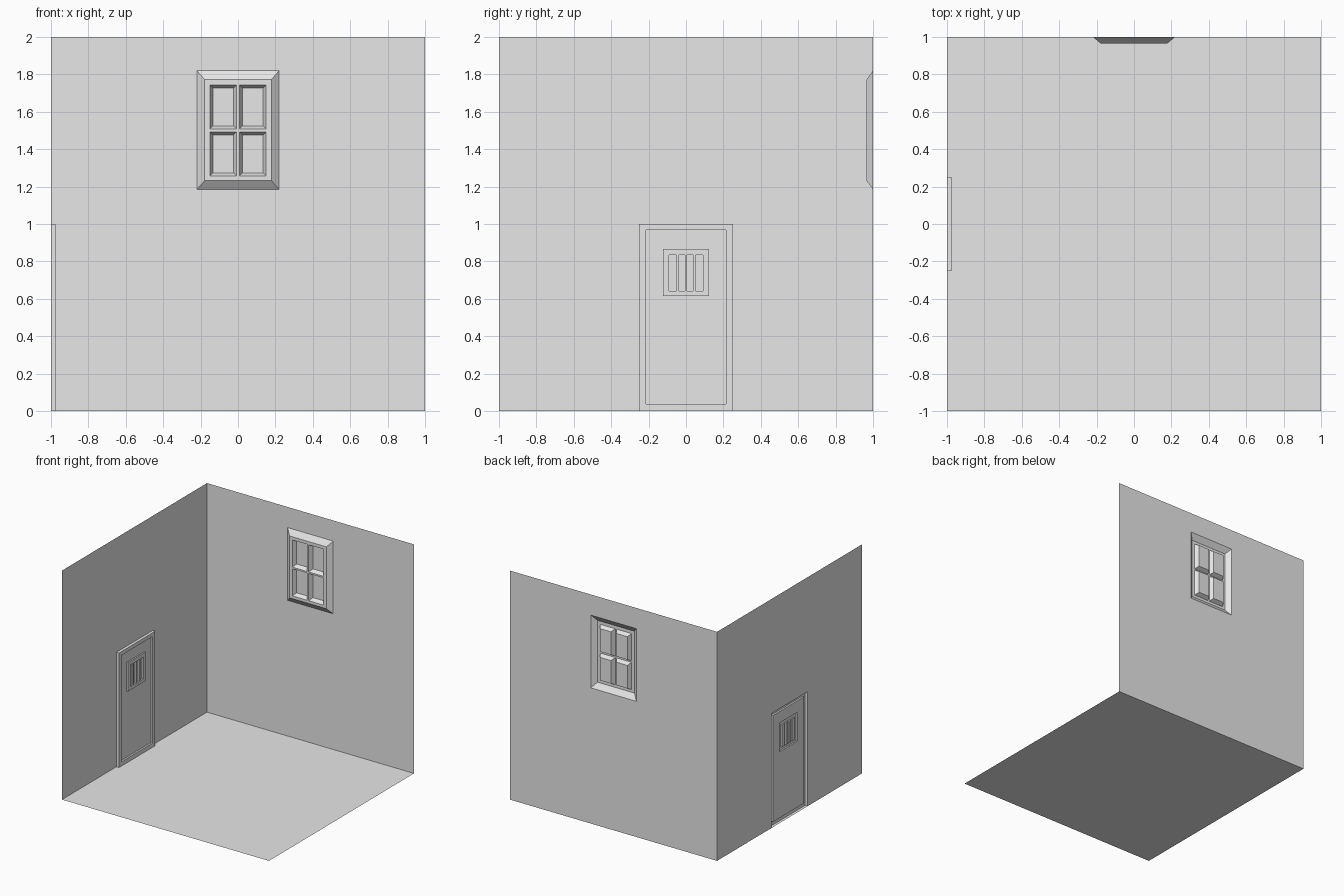
import bpy, bmesh
from mathutils import Vector

cube = bpy.data.objects.get("Cube")
if cube:
    bpy.data.objects.remove(cube, do_unlink=True)

grey = bpy.data.materials.new("plaster_grey")
grey.use_nodes = True
grey.diffuse_color = (0.8, 0.8, 0.8, 1)
grey.node_tree.nodes["Principled BSDF"].inputs["Base Color"].default_value = (0.8, 0.8, 0.8, 1)


class Panel:
    """Flat sheet made of nested rectangles (u0, v0, u1, v1) at given depths."""

    def __init__(self, name, to_world):
        self.name, self.to_world, self.bm = name, to_world, bmesh.new()

    def corners(self, r, d):
        u0, v0, u1, v1 = r
        return [(u0, v0, d), (u1, v0, d), (u1, v1, d), (u0, v1, d)]

    def face(self, points):
        self.bm.faces.new([self.bm.verts.new(Vector(self.to_world(*p))) for p in points])

    def fill(self, r, d):
        self.face(self.corners(r, d))

    def ring(self, outer, d0, inner, d1):
        a, b = self.corners(outer, d0), self.corners(inner, d1)
        for i in range(4):
            j = (i + 1) % 4
            quad = [a[i], a[j], b[j], b[i]]
            # strips lying on the floor are left out
            if any(p[1] > 0 for p in quad):
                self.face(quad)

    def finish(self):
        bmesh.ops.remove_doubles(self.bm, verts=self.bm.verts, dist=0.0001)
        mesh = bpy.data.meshes.new(self.name)
        self.bm.to_mesh(mesh)
        self.bm.free()
        mesh.materials.append(grey)
        bpy.context.collection.objects.link(bpy.data.objects.new(self.name, mesh))


def on_back(u, v, d):
    return (u, 1 - d, v)


def on_side(u, v, d):
    return (d - 1, u, v)


WALL = (-1, 0, 1, 2)

# Floor
floor = Panel("floor", lambda u, v, d: (u, v, d))
floor.face([(-1, -1, 0), (1, -1, 0), (1, 1, 0), (-1, 1, 0)])
floor.finish()

# Back wall with window opening
window_hole = (-0.22, 1.185, 0.22, 1.82)
wall = Panel("back_wall", on_back)
wall.ring(WALL, 0, window_hole, 0)
wall.finish()

# Window: bevelled casing, four sunken panes
window = Panel("window", on_back)
casing = (-0.178, 1.232, 0.178, 1.772)
sash = (-0.158, 1.249, 0.158, 1.751)
window.ring(window_hole, 0, casing, 0.035)
window.ring(casing, 0.035, sash, 0.035)
for u0, u1 in ((-0.158, 0), (0, 0.158)):
    for v0, v1 in ((1.249, 1.5), (1.5, 1.751)):
        edge = (u0 + 0.007, v0 + 0.007, u1 - 0.007, v1 - 0.007)
        glass = (u0 + 0.025, v0 + 0.025, u1 - 0.025, v1 - 0.025)
        window.ring((u0, v0, u1, v1), 0.035, edge, 0.035)
        window.ring(edge, 0.035, glass, 0)
        window.fill(glass, 0)
window.finish()

# Side wall with doorway
doorway = (-0.25, 0, 0.25, 1)
wall = Panel("side_wall", on_side)
wall.ring(WALL, 0, doorway, 0)
wall.finish()

# Door: raised frame, sunken leaf, raised grille plate
door = Panel("door", on_side)
leaf = (-0.213, 0.037, 0.213, 0.967)
plate = (-0.122, 0.615, 0.122, 0.866)
bars = (-0.1, 0.63, 0.1, 0.846)
door.ring(doorway, 0, doorway, 0.025)
door.ring(doorway, 0.025, leaf, 0.025)
door.ring(leaf, 0.025, leaf, 0.01)
door.ring(leaf, 0.01, plate, 0.01)
door.ring(plate, 0.01, plate, 0.022)
door.ring(plate, 0.022, bars, 0.022)
splits = [-0.1, -0.0435, 0, 0.0435, 0.1]
slots = [(-0.09, -0.052), (-0.037, -0.006), (0.006, 0.037), (0.052, 0.09)]
for a, b, (s, e) in zip(splits, splits[1:], slots):
    slot = (s, 0.642, e, 0.834)
    door.ring((a, bars[1], b, bars[3]), 0.022, slot, 0.022)
    door.ring(slot, 0.022, slot, 0.01)
    door.fill(slot, 0.01)
door.finish()
